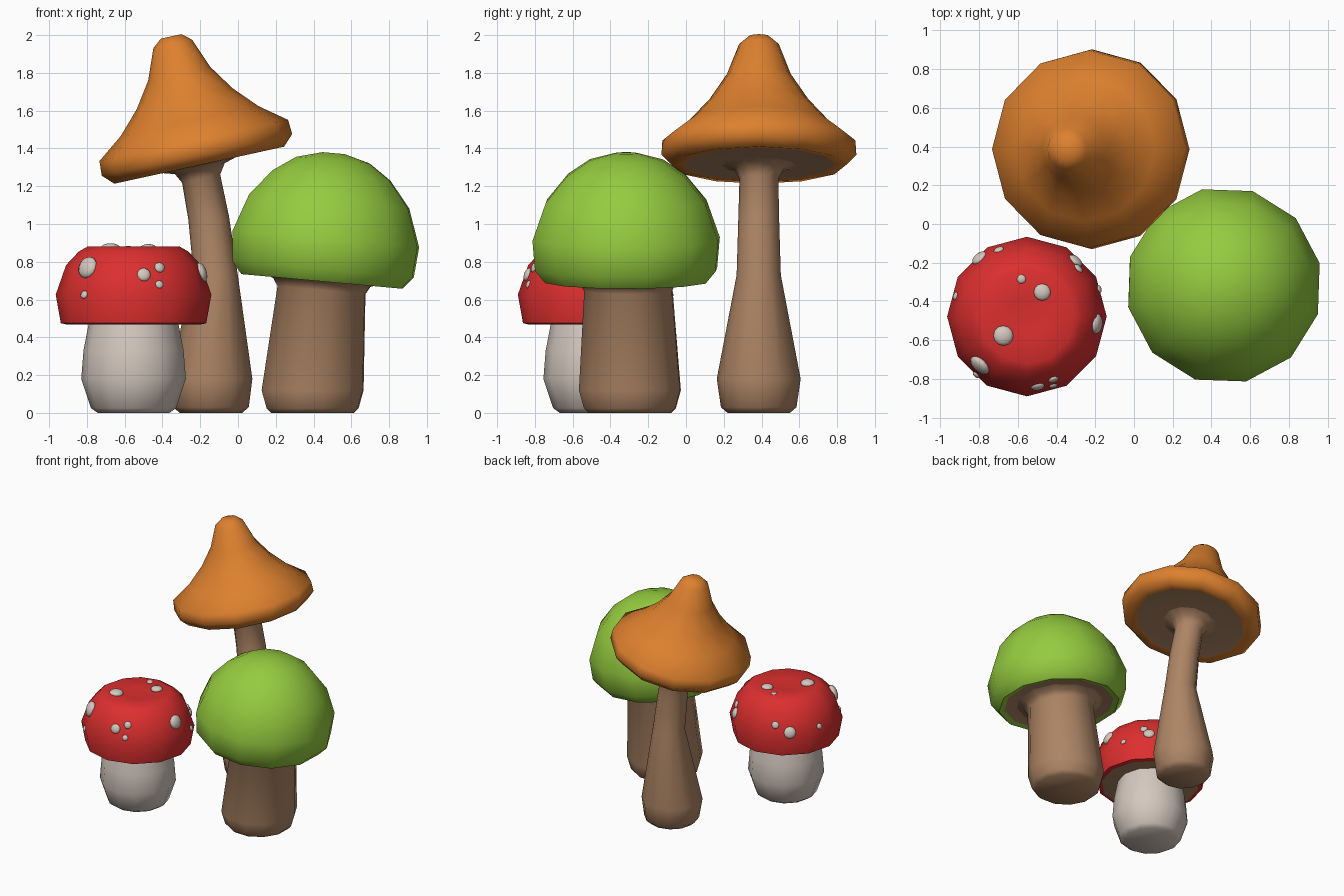
import bpy, bmesh, math
from mathutils import Matrix, Vector

if "Cube" in bpy.data.objects:
    bpy.data.objects.remove(bpy.data.objects["Cube"])

SIDES = 12


def material(name, rgb):
    m = bpy.data.materials.new(name)
    m.diffuse_color = (*rgb, 1)
    m.use_nodes = True
    m.node_tree.nodes["Principled BSDF"].inputs["Base Color"].default_value = m.diffuse_color
    return m


RED = material("red cap", (0.72, 0.028, 0.028))
GREEN = material("green cap", (0.30, 0.60, 0.05))
ORANGE = material("orange cap", (0.73, 0.22, 0.028))
BROWN = material("brown stem", (0.42, 0.235, 0.13))
CREAM = material("cream stem", (0.66, 0.58, 0.52))


def finish(bm, name, mats, sharp=60):
    bmesh.ops.recalc_face_normals(bm, faces=bm.faces)
    me = bpy.data.meshes.new(name)
    bm.to_mesh(me)
    bm.free()
    for m in mats:
        me.materials.append(m)
    ob = bpy.data.objects.new(name, me)
    bpy.context.collection.objects.link(ob)
    bpy.ops.object.select_all(action='DESELECT')
    ob.select_set(True)
    bpy.context.view_layer.objects.active = ob
    bpy.ops.object.shade_smooth_by_angle(angle=math.radians(sharp))
    return ob


def loft(name, rings, mats, phase=0.0, under_from=None):
    """Closed tube through rings (radius, centre, tilt about y);
    bands from index under_from on get the second material."""
    bm = bmesh.new()
    loops = []
    for r, c, tilt in rings:
        rot = Matrix.Rotation(math.radians(tilt), 3, 'Y')
        loops.append([bm.verts.new(Vector(c) + rot @ Vector((r * math.cos(a), r * math.sin(a), 0)))
                      for a in (math.radians(phase) + math.tau * k / SIDES for k in range(SIDES))])
    for i, (a, b) in enumerate(zip(loops, loops[1:])):
        for k in range(SIDES):
            n = (k + 1) % SIDES
            f = bm.faces.new((a[k], a[n], b[n], b[k]))
            f.material_index = int(under_from is not None and i >= under_from)
    bm.faces.new(loops[0])
    end = bm.faces.new(loops[-1])
    end.material_index = int(under_from is not None)
    return finish(bm, name, mats)


def cap(name, profile, centre, tilt, mat, phase, under_from):
    axis = Matrix.Rotation(math.radians(tilt), 3, 'Y') @ Vector((0, 0, 1))
    rings = [(r, Vector(centre) + axis * t, tilt) for r, t in profile]
    loft(name, rings, [mat, BROWN], phase, under_from)


# Orange pointed mushroom
cap("orange_cap",
    [(.055, .597), (.105, .556), (.168, .395), (.26, .259), (.373, .138), (.511, .033),
     (.516, -.045), (.46, -.101), (.40, -.095), (.10, -.105)],
    (-.227, .386, 1.41), -12.3, ORANGE, 0, 8)
loft("orange_stem",
     [(.165, (-.143, .385, 0), 0), (.20, (-.143, .385, .03), 0), (.222, (-.146, .385, .18), 0),
      (.117, (-.118, .385, .73), 0), (.108, (-.155, .385, 1.03), -5),
      (.103, (-.195, .386, 1.24), -12.3), (.135, (-.202, .386, 1.293), -12.3),
      (.20, (-.206, .386, 1.312), -12.3)], [BROWN])

# Green domed mushroom
cap("green_cap",
    [(.06, .457), (.2, .42), (.322, .338), (.437, .2), (.509, .0),
     (.495, -.16), (.44, -.225), (.40, -.215), (.2, -.205)],
    (.465, -.317, .92), 5.2, GREEN, 13, 7)
loft("green_stem",
     [(.225, (.395, -.297, 0), 0), (.25, (.395, -.297, .025), 0), (.277, (.395, -.297, .12), 0),
      (.24, (.442, -.305, .65), 5.2), (.265, (.444, -.308, .69), 5.2),
      (.32, (.446, -.31, .712), 5.2)], [BROWN], 13)

# Red spotted mushroom
RC = Vector((-.553, -.478, 0))
RED_PROFILE = [(.10, .862), (.245, .88), (.29, .854), (.357, .783), (.412, .626),
               (.385, .475), (.355, .468), (.2, .48)]
cap("red_cap", RED_PROFILE, RC, 0, RED, 0, 6)
loft("red_stem",
     [(r, RC + Vector((0, 0, z)), 0) for r, z in
      [(.19, 0), (.225, .025), (.277, .18), (.265, .33), (.24, .46), (.235, .485)]], [CREAM])

# Cream spots: side ones as (angle, height, radius)
bm = bmesh.new()


def spot(pos, normal, radius):
    m = Matrix.Translation(pos) @ normal.to_track_quat('Z', 'Y').to_matrix().to_4x4() \
        @ Matrix.Diagonal((radius, radius, radius * .5, 1))
    bmesh.ops.create_uvsphere(bm, u_segments=12, v_segments=8, radius=1, matrix=m)


for deg, z, radius in [(-134, .77, .06), (-131, .626, .022), (-81.5, .732, .037), (-67, .77, .028),
                       (-69, .68, .022), (-6, .745, .053), (129, .66, .045), (113, .71, .028),
                       (164, .67, .022), (49, .68, .042), (43, .73, .028), (21, .63, .022)]:
    for (r1, z1), (r0, z0) in zip(RED_PROFILE[1:], RED_PROFILE[2:]):
        if z0 <= z <= z1:
            a = math.radians(deg)
            flat = math.cos((a + math.pi / 12) % (math.pi / 6) - math.pi / 12)
            r = (r0 + (r1 - r0) * (z - z0) / (z1 - z0)) * math.cos(math.pi / 12) \
                / math.cos(a % (math.pi / 6) - math.pi / 12)
            n = Vector((math.cos(a) * (z1 - z0), math.sin(a) * (z1 - z0), r0 - r1))
            spot(RC + Vector((r * math.cos(a), r * math.sin(a), z)), n, radius)
            break
# top spots
for x, y, radius in [(-.675, -.577, .052), (-.474, -.352, .044), (-.582, -.284, .024)]:
    spot(Vector((x, y, .872)), Vector((0, 0, 1)), radius)
finish(bm, "cap_spots", [CREAM])
